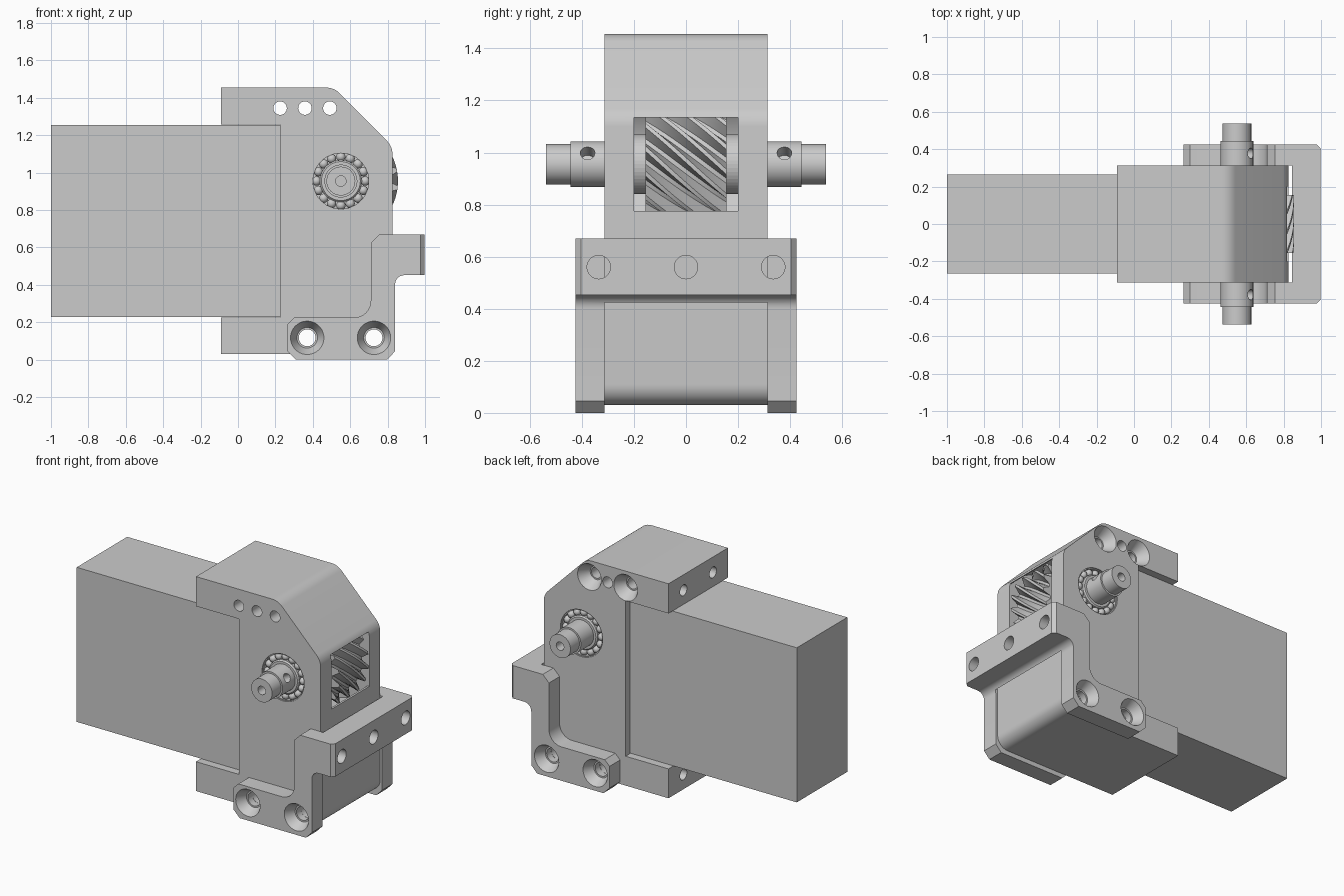
import bpy, bmesh, math
from mathutils import Vector, Matrix

if "Cube" in bpy.data.objects:
    bpy.data.objects.remove(bpy.data.objects["Cube"], do_unlink=True)

TONE = (0.6, 0.6, 0.6, 1)
grey = bpy.data.materials.new("metal_grey")
grey.use_nodes = True
grey.diffuse_color = TONE
grey.node_tree.nodes["Principled BSDF"].inputs["Base Color"].default_value = TONE

GX, GZ = 0.55, 0.955          # gear axis
HALF = 0.3125                 # half width of the housing


def finish(bm, name):
    bmesh.ops.recalc_face_normals(bm, faces=bm.faces)
    mesh = bpy.data.meshes.new(name)
    bm.to_mesh(mesh)
    bm.free()
    mesh.materials.append(grey)
    ob = bpy.data.objects.new(name, mesh)
    bpy.context.collection.objects.link(ob)
    return ob


def box(name, lo, hi):
    bm = bmesh.new()
    lo, hi = Vector(lo), Vector(hi)
    bmesh.ops.create_cube(bm, size=1, matrix=Matrix.Translation((lo + hi) / 2) @ Matrix.Diagonal((*(hi - lo), 1)))
    return finish(bm, name)


def rounded(points, seg=8):
    """Outline in x, z whose third value is the corner radius."""
    out = []
    for i, (x, z, r) in enumerate(points):
        p = Vector((x, 0, z))
        if not r:
            out.append(p)
            continue
        a, b = points[i - 1], points[(i + 1) % len(points)]
        u = (Vector((a[0], 0, a[1])) - p).normalized()
        v = (Vector((b[0], 0, b[1])) - p).normalized()
        half = u.angle(v) / 2
        c = p + (u + v).normalized() * r / math.sin(half)
        s = (p + u * r / math.tan(half) - c).normalized()
        e = (p + v * r / math.tan(half) - c).normalized()
        out += [c + s.slerp(e, k / seg) * r for k in range(seg + 1)]
    return out


def prism(name, outline, width):
    bm = bmesh.new()
    f = bm.faces.new([bm.verts.new(p - Vector((0, width, 0))) for p in outline])
    ext = bmesh.ops.extrude_face_region(bm, geom=[f], use_keep_orig=True)["geom"]
    bmesh.ops.translate(bm, vec=(0, 2 * width, 0), verts=[g for g in ext if isinstance(g, bmesh.types.BMVert)])
    return finish(bm, name)


def rod(name, start, end, r1, r2=None, seg=40):
    start, end = Vector(start), Vector(end)
    d = end - start
    bm = bmesh.new()
    m = Matrix.Translation((start + end) / 2) @ d.to_track_quat("Z", "Y").to_matrix().to_4x4()
    bmesh.ops.create_cone(bm, cap_ends=True, segments=seg, radius1=r1, radius2=r1 if r2 is None else r2,
                          depth=d.length, matrix=m)
    return finish(bm, name)


def lathe(name, profile, seg=48):
    """Closed solid around the gear axis from (y, radius) pairs."""
    bm = bmesh.new()
    rings = []
    for y, r in profile:
        rings.append([bm.verts.new((GX + r * math.cos(2 * math.pi * k / seg), y,
                                    GZ + r * math.sin(2 * math.pi * k / seg))) for k in range(seg)])
    for a, b in zip(rings, rings[1:]):
        for k in range(seg):
            bm.faces.new((a[k - 1], a[k], b[k], b[k - 1]))
    bm.faces.new(rings[0])
    bm.faces.new(rings[-1])
    return finish(bm, name)


def cut(target, cutters):
    for c in cutters:
        mod = target.modifiers.new("cut", "BOOLEAN")
        mod.operation, mod.solver, mod.object = "DIFFERENCE", "EXACT", c
        bpy.context.view_layer.objects.active = target
        bpy.ops.object.modifier_apply(modifier=mod.name)
        bpy.data.objects.remove(c, do_unlink=True)


def smooth(ob, angle=30):
    bpy.ops.object.select_all(action="DESELECT")
    ob.select_set(True)
    bpy.context.view_layer.objects.active = ob
    bpy.ops.object.shade_smooth_by_angle(angle=math.radians(angle))


# Motor block
box("motor", (-1, -0.265, 0.228), (0.226, 0.265, 1.255))

# Gear housing, with a slot for the motor
housing = prism("housing", rounded([
    (-0.09, 0.03, 0), (0.826, 0.03, 0.08), (0.826, 1.14, 0.1), (0.513, 1.455, 0.1), (-0.09, 1.455, 0),
    (-0.09, 1.258, 0), (0.225, 1.258, 0), (0.225, 0.225, 0), (-0.09, 0.225, 0)]), HALF)
cutters = [rod("cavity", (GX, -0.2, GZ), (GX, 0.2, GZ), 0.318, seg=64),
           box("window", (0.72, -0.2, 0.775), (0.9, 0.2, 1.135))]
for s in (-1, 1):
    cutters.append(rod("bearing_seat", (GX, s * 0.25, GZ), (GX, s * 0.4, GZ), 0.155, seg=48))
    for z in (0.128, 1.352):
        cutters.append(rod("end_hole", (-0.2, s * 0.155, z), (0.1, s * 0.155, z), 0.036))
for x in (0.225, 0.358, 0.491):
    cutters.append(rod("top_hole", (x, -0.5, 1.345), (x, 0.5, 1.345), 0.036))
    if x != 0.358:
        cutters.append(rod("countersink", (x, 0.24, 1.345), (x, HALF + 0.005, 1.345), 0.045, 0.09))
BOLTS = (0.37, 0.727)
for x in BOLTS:
    cutters.append(rod("bolt_hole", (x, -0.5, 0.117), (x, 0.5, 0.117), 0.045))
cut(housing, cutters)
smooth(housing)

# U-shaped mounting bracket
bracket = prism("mount_bracket", rounded([
    (0.265, 0.045, 0), (0.31, 0, 0), (0.797, 0, 0), (0.84, 0.045, 0), (0.84, 0.452, 0.05), (0.998, 0.452, 0),
    (0.998, 0.67, 0), (0.755, 0.67, 0), (0.71, 0.625, 0), (0.71, 0.225, 0.09), (0.30, 0.225, 0),
    (0.265, 0.19, 0)]), 0.425)
cutters = [box("inner_gap", (0, -HALF - 0.001, -1), (0.845, HALF + 0.001, 2))]
for s in (-1, 1):
    corner = box("corner_chamfer", (-0.1, -0.1, -1), (0.1, 0.1, 1))
    corner.data.transform(Matrix.Translation((0.987 + 0.0707, s * (0.414 + 0.0707), 0))
                          @ Matrix.Rotation(math.pi / 4, 4, "Z"))
    cutters.append(corner)
    for x in BOLTS:
        cutters.append(rod("countersink", (x, s * 0.36, 0.117), (x, s * 0.43, 0.117), 0.055, 0.092))
for x in BOLTS:
    cutters.append(rod("bolt_hole", (x, -0.5, 0.117), (x, 0.5, 0.117), 0.045))
for y in (-0.335, 0, 0.335):
    cutters.append(rod("bar_hole", (0.8, y, 0.56), (1.1, y, 0.56), 0.045))
cut(bracket, cutters)
smooth(bracket)

# Output shaft, stepped at both ends, with set-screw and centre holes
shaft = lathe("output_shaft", [(-0.537, 0.077), (-0.443, 0.077), (-0.443, 0.088),
                               (0.443, 0.088), (0.443, 0.077), (0.537, 0.077)])
tilt = Vector((math.cos(math.pi / 6), 0, math.sin(math.pi / 6)))
cutters = []
for s in (-1, 1):
    screw = Vector((GX, s * 0.378, GZ))
    cutters.append(rod("screw_hole", screw + tilt * 0.02, screw + tilt * 0.15, 0.028, seg=24))
    cutters.append(rod("centre_hole", (GX, s * 0.45, GZ), (GX, s * 0.6, GZ), 0.028, seg=24))
cut(shaft, cutters)
smooth(shaft)

# Bearings: inner race, outer race and balls on both sides
for s, side in ((-1, "front"), (1, "back")):
    smooth(lathe(side + "_inner_race", [(s * 0.24, 0.112), (s * 0.302, 0.112), (s * 0.31, 0.104)]))
    outer = rod(side + "_outer_race", (GX, s * 0.25, GZ), (GX, s * 0.305, GZ), 0.1555, seg=48)
    cut(outer, [rod("bore", (GX, s * 0.2, GZ), (GX, s * 0.4, GZ), 0.149, seg=48)])
    smooth(outer)
    bm = bmesh.new()
    for k in range(16):
        a = 2 * math.pi * k / 16
        bmesh.ops.create_uvsphere(bm, u_segments=12, v_segments=8, radius=0.025, matrix=Matrix.Translation(
            (GX + 0.13 * math.cos(a), s * 0.283, GZ + 0.13 * math.sin(a))))
    smooth(finish(bm, side + "_bearing_balls"), 60)

# Helical gear: tooth outline twisted along the shaft
TEETH, LAYERS, WIDTH = 20, 12, 0.155
bm = bmesh.new()
rings = []
for j in range(LAYERS + 1):
    t = j / LAYERS
    ring = []
    for k in range(TEETH):
        for part, r in ((0, 0.255), (0.25, 0.255), (0.52, 0.305), (0.73, 0.305)):
            a = 2 * math.pi * (k + part) / TEETH - 0.92 * t
            ring.append(bm.verts.new((GX + r * math.cos(a), WIDTH * (2 * t - 1), GZ + r * math.sin(a))))
    rings.append(ring)
for a, b in zip(rings, rings[1:]):
    for k in range(len(a)):
        bm.faces.new((a[k - 1], a[k], b[k], b[k - 1]))
bm.faces.new(rings[0])
bm.faces.new(rings[-1])
smooth(finish(bm, "helical_gear"), 25)

# Spacers between the gear and the cavity walls
lathe("gear_spacer", [(-0.199, 0.115), (0.199, 0.115)])
